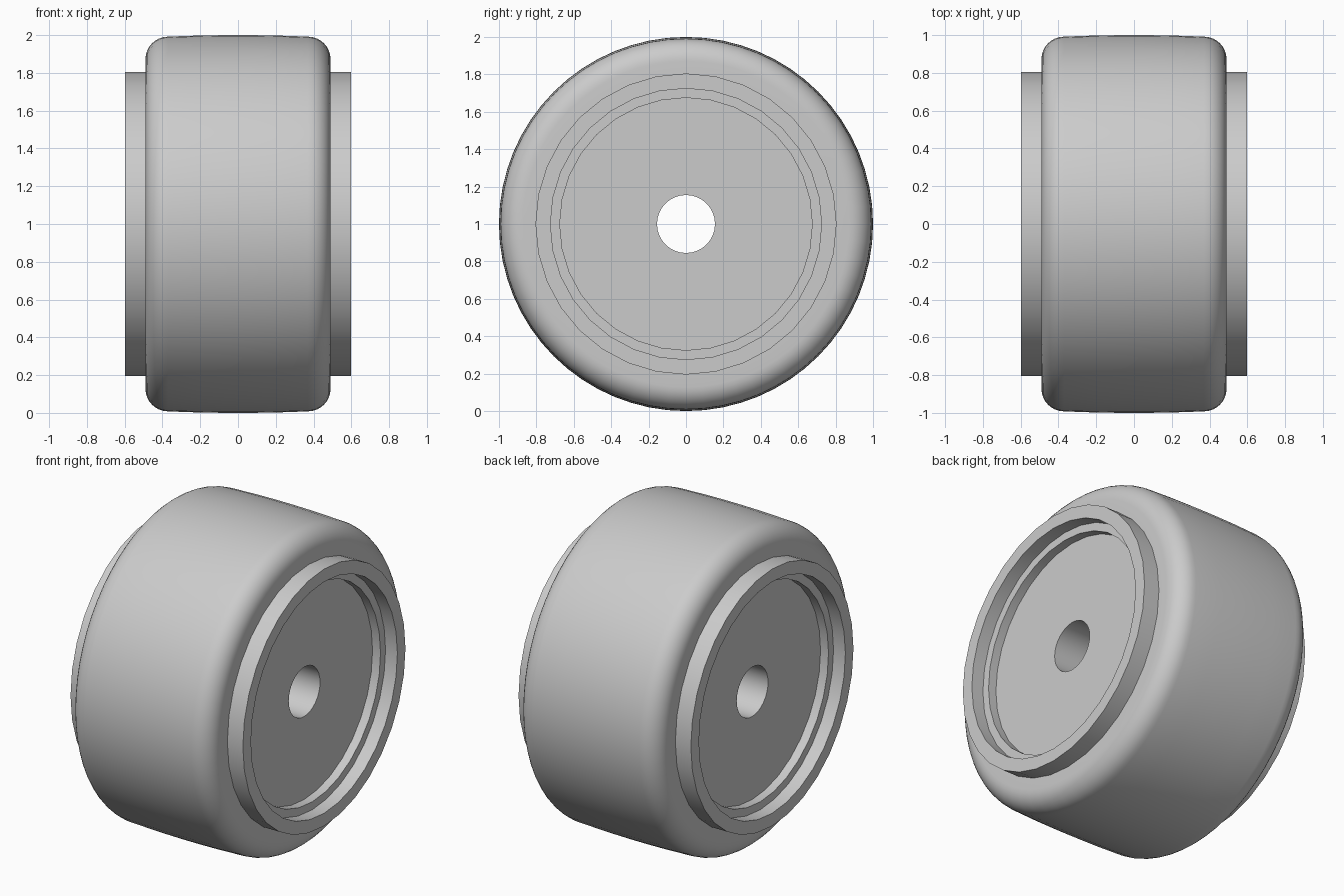
import bpy, bmesh, math

default = bpy.data.objects.get("Cube")
if default:
    bpy.data.objects.remove(default, do_unlink=True)


def make_material(name, rgba):
    mat = bpy.data.materials.new(name)
    mat.use_nodes = True
    mat.diffuse_color = rgba
    mat.node_tree.nodes["Principled BSDF"].inputs["Base Color"].default_value = rgba
    return mat


grey = make_material("light grey", (0.6, 0.6, 0.6, 1))


def lathe(name, half_profile, segments):
    """Spin (x, radius) points and their mirror image about the wheel axis."""
    profile = half_profile + [(-x, r) for x, r in reversed(half_profile)]
    bm = bmesh.new()
    rings = []
    for x, r in profile:
        ring = []
        for i in range(segments):
            a = math.tau * i / segments
            ring.append(bm.verts.new((x, r * math.sin(a), r * math.cos(a))))
        rings.append(ring)
    # The last ring joins the first, so the section is closed
    for ring, following in zip(rings, rings[1:] + rings[:1]):
        for i in range(segments):
            j = (i + 1) % segments
            bm.faces.new((ring[i], ring[j], following[j], following[i]))
    bmesh.ops.recalc_face_normals(bm, faces=bm.faces)
    mesh = bpy.data.meshes.new(name)
    bm.to_mesh(mesh)
    bm.free()
    obj = bpy.data.objects.new(name, mesh)
    bpy.context.collection.objects.link(obj)
    obj.location.z = 1
    mesh.materials.append(grey)
    bpy.ops.object.select_all(action='DESELECT')
    obj.select_set(True)
    bpy.context.view_layer.objects.active = obj
    bpy.ops.object.shade_smooth_by_angle(angle=math.radians(32))


# Tyre: flat sidewall, rounded shoulder, slightly crowned tread
WIDTH, SHOULDER, EDGE = 0.49, 0.12, 0.992
shoulder = []
for k in range(9):
    a = math.pi / 2 * k / 8
    shoulder.append((WIDTH - SHOULDER + SHOULDER * math.cos(a),
                     EDGE - SHOULDER + SHOULDER * math.sin(a)))
lathe("tyre", [(WIDTH, 0.77)] + shoulder + [(0.2, 0.998), (0.05, 1.0)], 64)

# Rim: bore, recessed disc, step, lip and outer barrel
lathe("rim", [(0.46, 0.155), (0.46, 0.675), (0.515, 0.675), (0.515, 0.725),
              (0.597, 0.725), (0.597, 0.805)], 32)
